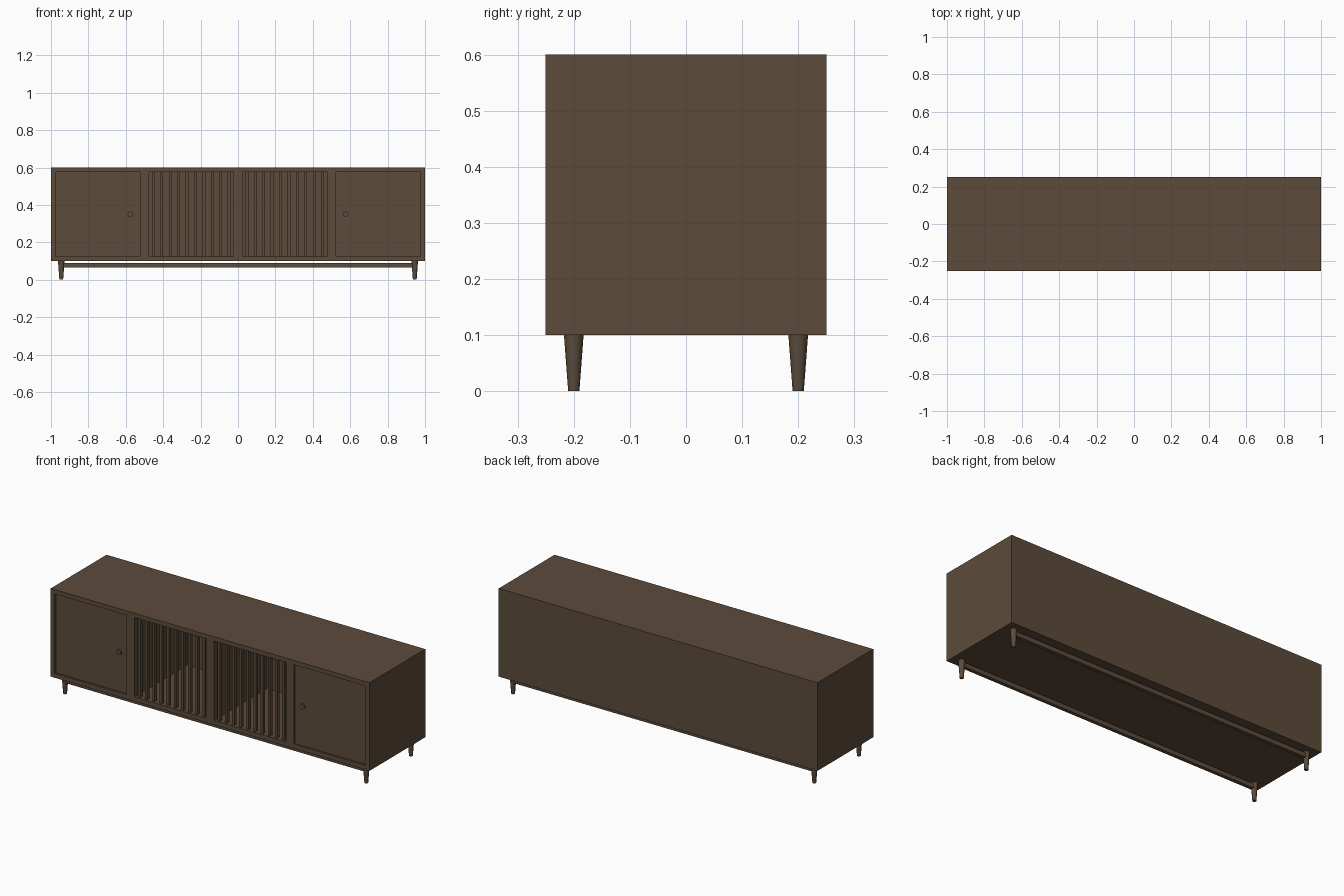
import bpy, bmesh, math
from mathutils import Matrix, Vector

if "Cube" in bpy.data.objects:
    bpy.data.objects.remove(bpy.data.objects["Cube"])

walnut = bpy.data.materials.new("dark walnut")
walnut.diffuse_color = (0.108, 0.070, 0.044, 1)
walnut.use_nodes = True
walnut.node_tree.nodes["Principled BSDF"].inputs["Base Color"].default_value = walnut.diffuse_color


def add_box(bm, x0, x1, y0, y1, z0, z1):
    m = Matrix.Translation(((x0 + x1) / 2, (y0 + y1) / 2, (z0 + z1) / 2))
    m = m @ Matrix.Diagonal((x1 - x0, y1 - y0, z1 - z0, 1))
    bmesh.ops.create_cube(bm, size=1, matrix=m)


def finish(name, bm, smooth=False):
    me = bpy.data.meshes.new(name)
    bm.to_mesh(me)
    bm.free()
    me.materials.append(walnut)
    ob = bpy.data.objects.new(name, me)
    bpy.context.scene.collection.objects.link(ob)
    if smooth:
        bpy.ops.object.select_all(action='DESELECT')
        ob.select_set(True)
        bpy.context.view_layer.objects.active = ob
        bpy.ops.object.shade_smooth_by_angle(angle=math.radians(40))
    return ob


def box(name, *dims):
    bm = bmesh.new()
    add_box(bm, *dims)
    return finish(name, bm)


# Cabinet dimensions
FRONT, BACK = -0.25, 0.25
Z0, Z1 = 0.125, 0.575          # opening height
W = 0.45                       # opening width
LEFTS = [-0.975, -0.475, 0.025, 0.525]
FACE = FRONT + 0.01            # recessed front of doors and slats

# Cabinet body with four compartments cut in from the front
body = box("cabinet_body", -1, 1, FRONT, BACK, 0.1, 0.6)
bm = bmesh.new()
for x in LEFTS:
    add_box(bm, x, x + W, FRONT - 0.1, BACK - 0.025, Z0, Z1)
cutter = finish("compartment_cutter", bm)
cutter.hide_render = True
mod = body.modifiers.new("compartments", 'BOOLEAN')
mod.operation = 'DIFFERENCE'
mod.solver = 'EXACT'
mod.object = cutter
bpy.context.view_layer.objects.active = body
bpy.ops.object.modifier_apply(modifier=mod.name)
bpy.data.objects.remove(cutter)

# Solid doors with small round knobs
for side, x, knob_x in (("left", LEFTS[0], -0.575), ("right", LEFTS[3], 0.575)):
    box(side + "_door", x, x + W, FACE, FACE + 0.02, Z0, Z1)
    bm = bmesh.new()
    m = Matrix.Translation((knob_x, FACE - 0.002, 0.35)) @ Matrix.Rotation(math.pi / 2, 4, 'X')
    bmesh.ops.create_cone(bm, cap_ends=True, segments=24, radius1=0.015,
                          radius2=0.015, depth=0.014, matrix=m)
    finish(side + "_door_knob", bm, smooth=True)

# Slatted screens in the middle compartments
for side, x in (("left", LEFTS[1]), ("right", LEFTS[2])):
    bm = bmesh.new()
    for i in range(10):
        c = x + W / 10 * (i + 0.5)
        add_box(bm, c - 0.0075, c + 0.0075, FACE, FACE + 0.02, Z0, Z1)
    finish(side + "_slats", bm)

# Tapered legs, and the rails joining them lengthwise
for depth, y in (("front", -0.2), ("back", 0.2)):
    for side, x in (("left", -0.945), ("right", 0.945)):
        bm = bmesh.new()
        bmesh.ops.create_cone(bm, cap_ends=True, segments=32, radius1=0.01,
                              radius2=0.0175, depth=0.1,
                              matrix=Matrix.Translation((x, y, 0.05)))
        finish(f"{depth}_{side}_leg", bm, smooth=True)
    box(depth + "_rail", -0.94, 0.94, y - 0.01, y + 0.01, 0.065, 0.09)
